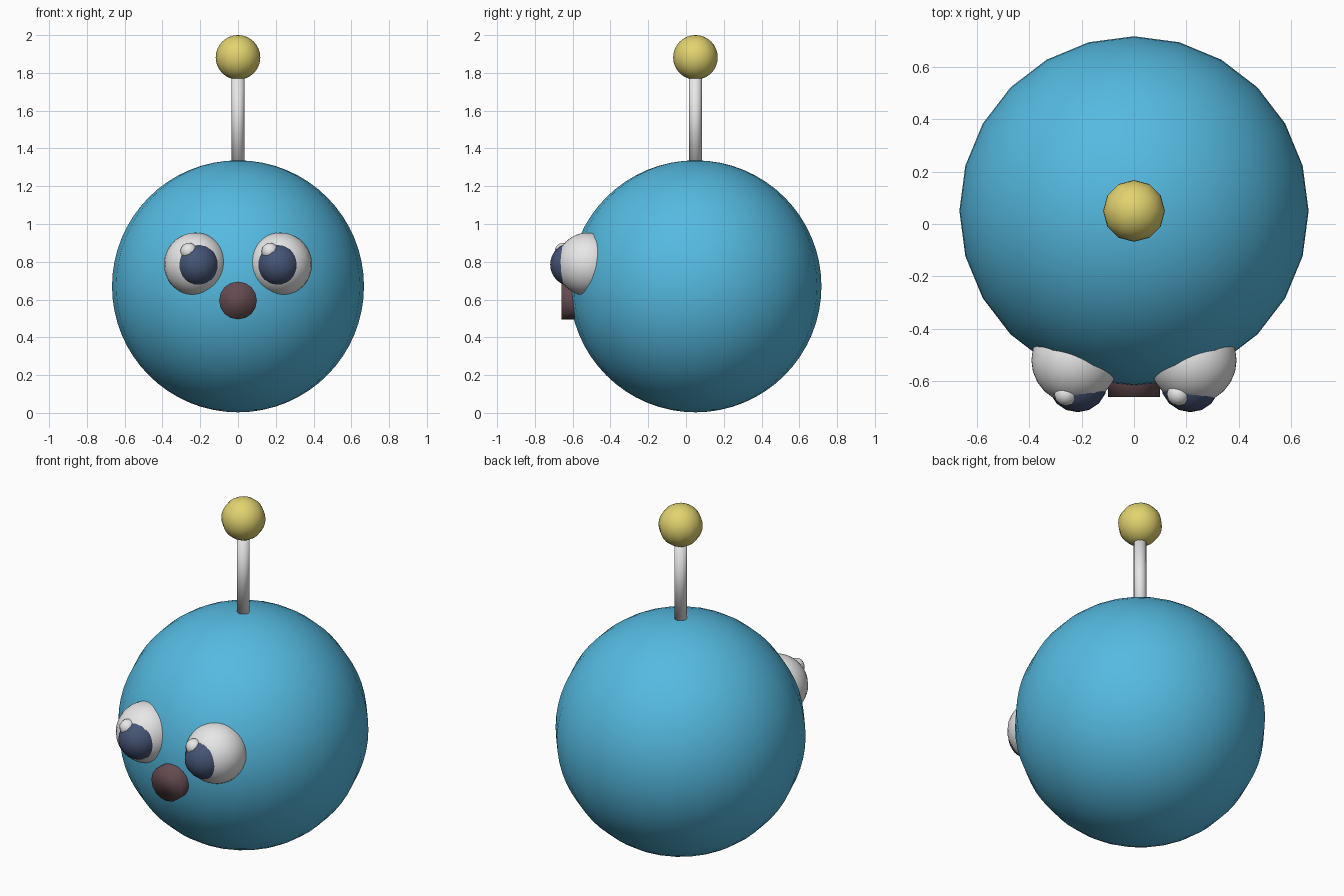
import bpy
from math import pi

cube = bpy.data.objects.get("Cube")
if cube:
    bpy.data.objects.remove(cube, do_unlink=True)


def material(name, rgb):
    m = bpy.data.materials.new(name)
    m.use_nodes = True
    colour = (*rgb, 1)
    m.diffuse_color = colour
    m.node_tree.nodes["Principled BSDF"].inputs["Base Color"].default_value = colour
    return m


BLUE = material("sky blue", (0.09, 0.49, 0.75))
WHITE = material("white", (0.8, 0.8, 0.8))
NAVY = material("navy", (0.06, 0.09, 0.18))
BROWN = material("plum brown", (0.13, 0.07, 0.08))
YELLOW = material("soft yellow", (0.76, 0.65, 0.16))


def finish(name, mat):
    obj = bpy.context.object
    obj.name = name
    obj.data.materials.append(mat)
    bpy.ops.object.shade_smooth()
    return obj


def ball(name, mat, centre, radius, segments, rings):
    bpy.ops.mesh.primitive_uv_sphere_add(
        segments=segments, ring_count=rings, radius=radius, location=centre)
    return finish(name, mat)


def rod(name, mat, centre, radius, length, sides, tilt=0):
    bpy.ops.mesh.primitive_cylinder_add(
        vertices=sides, radius=radius, depth=length,
        location=centre, rotation=(tilt, 0, 0))
    return finish(name, mat)


AXIS_Y = 0.05  # depth of the body and antenna

# Body
ball("body", BLUE, (0, AXIS_Y, 0.67), 0.667, 24, 32)

# Antenna with a ball tip
rod("antenna_stem", WHITE, (0, AXIS_Y, 1.56), 0.034, 0.5, 16)
ball("antenna_tip", YELLOW, (0, AXIS_Y, 1.882), 0.118, 12, 16)

# Eyes: both highlights sit on the same side of the pupils
for side, s in (("left", 1), ("right", -1)):
    ball(side + "_eye", WHITE, (s * 0.225, -0.52, 0.787), 0.167, 24, 24)
    ball(side + "_pupil", NAVY, (s * 0.215, -0.605, 0.785), 0.114, 16, 16)
    ball(side + "_highlight", WHITE, (s * 0.215 - 0.045, -0.65, 0.855), 0.045, 12, 12)

# Nose: a short drum facing forward
rod("nose", BROWN, (0, -0.59, 0.595), 0.1, 0.14, 16, pi / 2)
